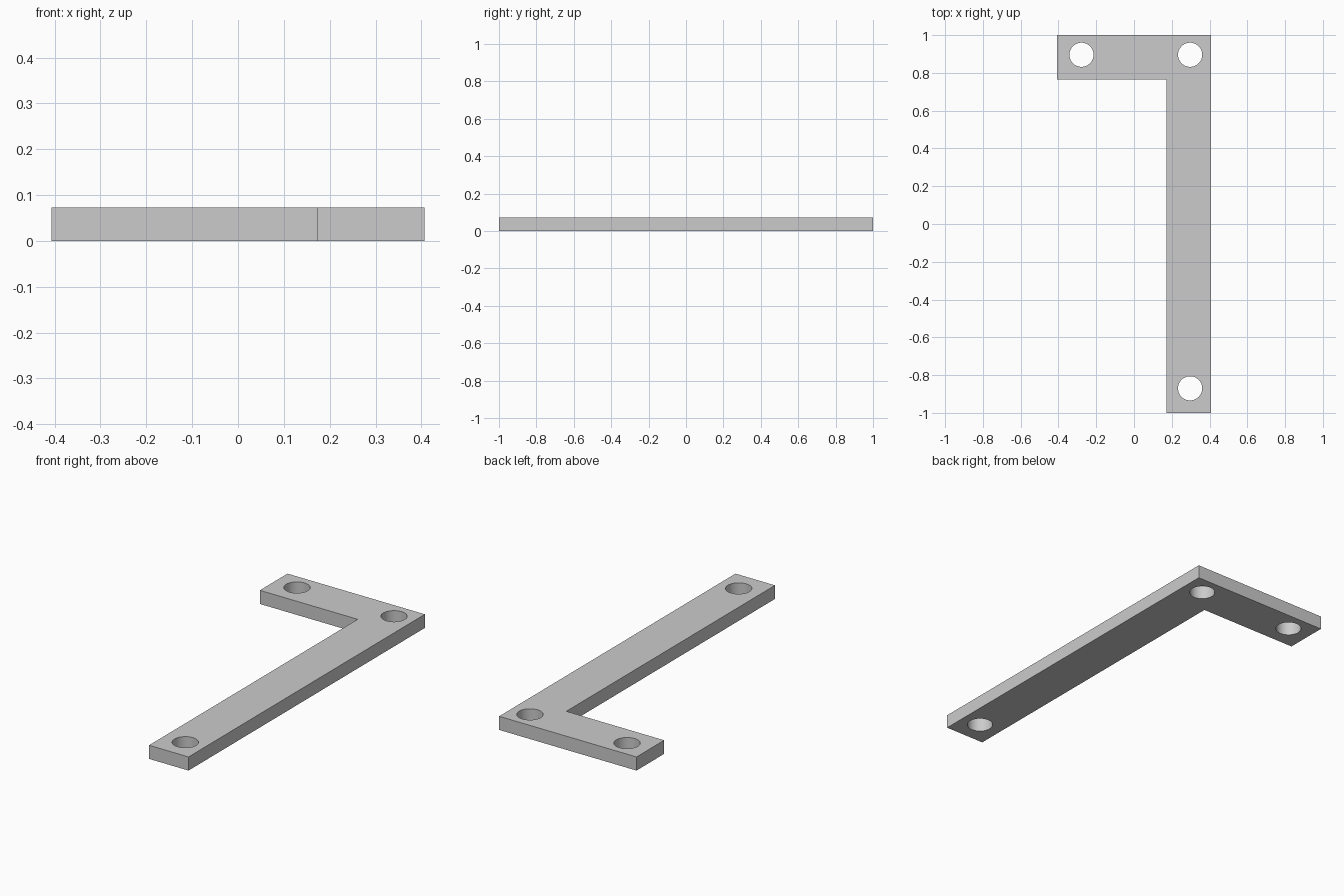
import bpy
import bmesh
import math

cube = bpy.data.objects.get("Cube")
if cube:
    bpy.data.objects.remove(cube, do_unlink=True)

HALF_X, HALF_Y = 0.407, 1.0
WIDTH, THICK = 0.234, 0.073
HOLE_RADIUS = 0.064

# Plain grey material
grey = bpy.data.materials.new("plain_grey")
grey.use_nodes = True
color = (0.6, 0.6, 0.6, 1.0)
grey.diffuse_color = color
grey.node_tree.nodes["Principled BSDF"].inputs["Base Color"].default_value = color


def add_object(name, bm):
    mesh = bpy.data.meshes.new(name)
    bm.to_mesh(mesh)
    bm.free()
    mesh.materials.append(grey)
    obj = bpy.data.objects.new(name, mesh)
    bpy.context.collection.objects.link(obj)
    return obj


# L-shaped plate: outline extruded upwards
inner_x, inner_y = HALF_X - WIDTH, HALF_Y - WIDTH
outline = [(inner_x, -HALF_Y), (HALF_X, -HALF_Y), (HALF_X, HALF_Y),
           (-HALF_X, HALF_Y), (-HALF_X, inner_y), (inner_x, inner_y)]
bm = bmesh.new()
base = bm.faces.new([bm.verts.new((x, y, 0)) for x, y in outline])
top = bmesh.ops.extrude_face_region(bm, geom=[base], use_keep_orig=True)["geom"]
bmesh.ops.translate(bm, vec=(0, 0, THICK),
                    verts=[v for v in top if isinstance(v, bmesh.types.BMVert)])
bmesh.ops.recalc_face_normals(bm, faces=bm.faces[:])
bracket = add_object("angle_bracket", bm)
bpy.context.view_layer.objects.active = bracket
bracket.select_set(True)

# Round screw holes near the two ends and the corner
for x, y in [(-0.278, 0.896), (0.297, 0.896), (0.297, -0.87)]:
    bm = bmesh.new()
    bmesh.ops.create_cone(bm, cap_ends=True, segments=48, radius1=HOLE_RADIUS,
                          radius2=HOLE_RADIUS, depth=THICK * 3)
    bmesh.ops.translate(bm, vec=(x, y, THICK / 2), verts=bm.verts[:])
    cutter = add_object("hole_cutter", bm)
    cutter.hide_render = True
    cut = bracket.modifiers.new("screw_hole", 'BOOLEAN')
    cut.operation = 'DIFFERENCE'
    cut.solver = 'EXACT'
    cut.object = cutter
    bpy.ops.object.modifier_apply(modifier=cut.name)
    bpy.data.objects.remove(cutter, do_unlink=True)

bpy.ops.object.shade_smooth_by_angle(angle=math.radians(30))
